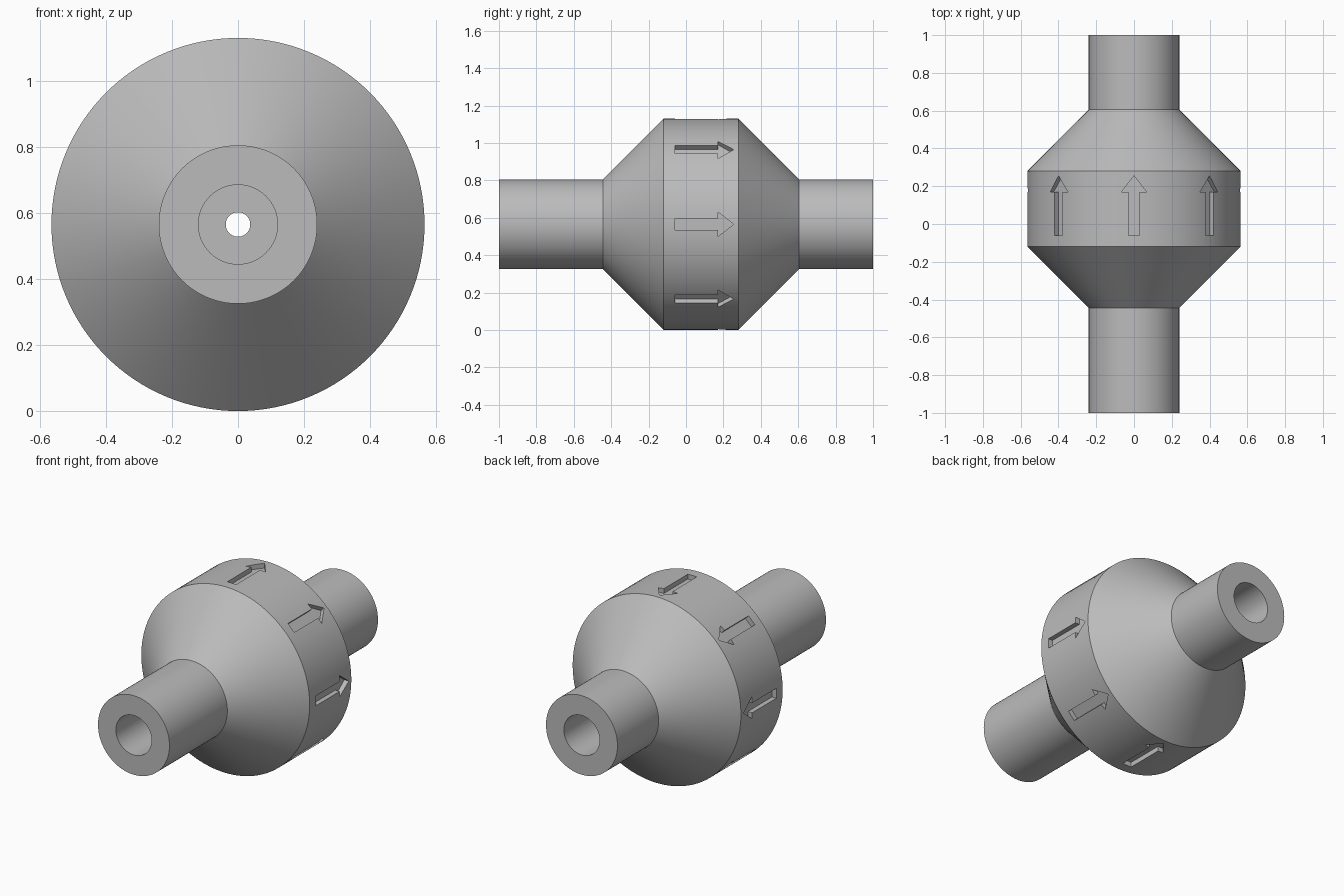
import bpy, bmesh, math
from mathutils import Matrix, Vector

cube = bpy.data.objects.get("Cube")
if cube:
    bpy.data.objects.remove(cube, do_unlink=True)

RADIUS = 0.565
AXIS_Z = RADIUS
SIDES = 128
ARROWS = 8
DEPTH = 0.03

grey = bpy.data.materials.new("plain grey")
grey.use_nodes = True
colour = (0.5, 0.5, 0.5, 1)
grey.diffuse_color = colour
grey.node_tree.nodes["Principled BSDF"].inputs["Base Color"].default_value = colour


def make_object(name, bm):
    bmesh.ops.recalc_face_normals(bm, faces=bm.faces)
    mesh = bpy.data.meshes.new(name)
    bm.to_mesh(mesh)
    bm.free()
    mesh.materials.append(grey)
    obj = bpy.data.objects.new(name, mesh)
    bpy.context.collection.objects.link(obj)
    obj.location.z = AXIS_Z
    return obj


# Valve body: closed half section (radius, y) turned about the flow axis
section = [(0.24, -1), (0.24, -0.445), (RADIUS, -0.12), (RADIUS, 0.28),
           (0.24, 0.605), (0.24, 1), (0.12, 1), (0.12, 0.605),
           (0.037, 0.605), (0.037, -0.445), (0.12, -0.445), (0.12, -1)]
bm = bmesh.new()
verts = [bm.verts.new((0, y, r)) for r, y in section]
edges = [bm.edges.new((a, b)) for a, b in zip(verts, verts[1:] + verts[:1])]
bmesh.ops.spin(bm, geom=verts + edges, cent=(0, 0, 0), axis=(0, 1, 0),
               angle=math.tau, steps=SIDES)
bmesh.ops.remove_doubles(bm, verts=bm.verts, dist=1e-4)
body = make_object("valve_body", bm)

# Flow arrows: prisms around the belt that cut shallow recesses
half = [(0.03, -0.06), (0.03, 0.17), (0.066, 0.17), (0, 0.255)]
outline = half + [(-x, y) for x, y in reversed(half[:-1])]
bm = bmesh.new()
for i in range(ARROWS):
    turn = Matrix.Rotation(math.tau * i / ARROWS, 3, 'Y')
    floor = bm.faces.new([bm.verts.new(turn @ Vector((x, y, RADIUS - DEPTH)))
                          for x, y in outline])
    out = bmesh.ops.extrude_face_region(bm, geom=[floor], use_keep_orig=True)
    top = [v for v in out["geom"] if isinstance(v, bmesh.types.BMVert)]
    bmesh.ops.translate(bm, verts=top, vec=turn @ Vector((0, 0, 0.1)))
cutter = make_object("arrow_cutter", bm)
cutter.hide_render = True

cut = body.modifiers.new("arrow recesses", 'BOOLEAN')
cut.object = cutter
cut.operation = 'DIFFERENCE'
cut.solver = 'EXACT'

# Bake the recesses, then smooth the round surfaces
bpy.ops.object.select_all(action='DESELECT')
bpy.context.view_layer.objects.active = body
body.select_set(True)
bpy.ops.object.modifier_apply(modifier=cut.name)
bpy.data.objects.remove(cutter, do_unlink=True)
bpy.ops.object.shade_smooth_by_angle(angle=math.radians(30))
